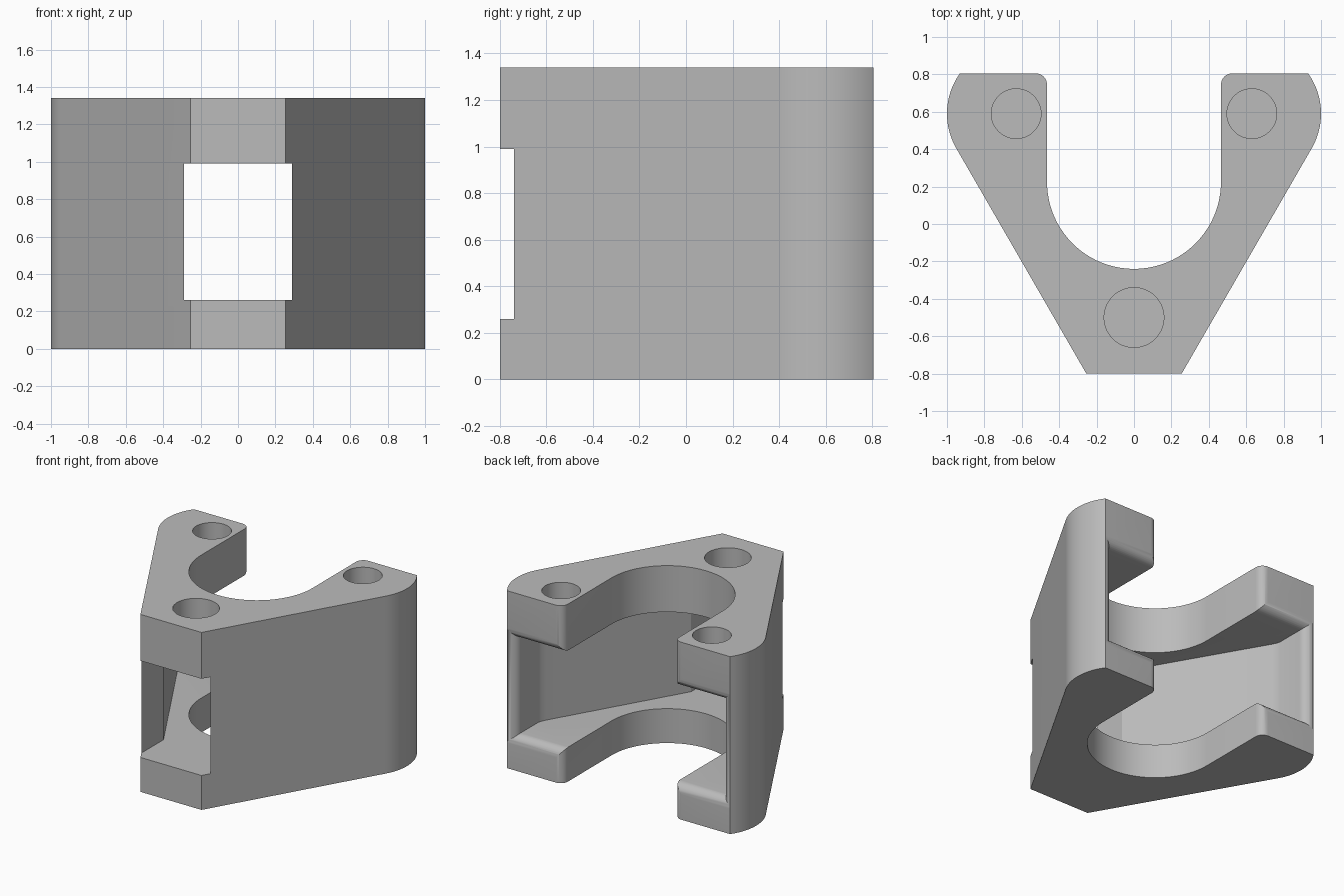
import bpy, bmesh
from math import sin, cos, pi, radians

cube = bpy.data.objects.get("Cube")
if cube:
    bpy.data.objects.remove(cube, do_unlink=True)

HEIGHT, FRONT, BACK = 1.34, -0.8, 0.805
FLOOR, CEILING, FILLET = 0.26, 0.99, 0.07
EAR_X, EAR_Y, EAR_R = 0.63, 0.59, 0.37
SLOT_R, SLOT_Y = 0.465, 0.225


def arc(cx, cy, r, start, end, steps):
    return [(cx + r * cos(radians(start + (end - start) * i / steps)),
             cy + r * sin(radians(start + (end - start) * i / steps)))
            for i in range(steps + 1)]


def mirrored(half):
    """Close a right-hand half outline with its mirror image."""
    return half + [(-x, y) for x, y in reversed(half)]


def prism(name, outline, low, high, axis="Z"):
    """Extrude an outline in the XY plane, or a YZ outline along X."""
    bm = bmesh.new()
    place = (lambda a, b: (a, b, low)) if axis == "Z" else (lambda a, b: (low, a, b))
    face = bm.faces.new([bm.verts.new(place(a, b)) for a, b in outline])
    top = bmesh.ops.extrude_face_region(bm, geom=[face])["geom"]
    d = high - low
    bmesh.ops.translate(bm, vec=(0, 0, d) if axis == "Z" else (d, 0, 0),
                        verts=[v for v in top if isinstance(v, bmesh.types.BMVert)])
    bmesh.ops.recalc_face_normals(bm, faces=bm.faces)
    mesh = bpy.data.meshes.new(name)
    bm.to_mesh(mesh)
    bm.free()
    obj = bpy.data.objects.new(name, mesh)
    bpy.context.collection.objects.link(obj)
    return obj


def boolean(target, tool, operation="DIFFERENCE"):
    bpy.context.view_layer.objects.active = target
    mod = target.modifiers.new("cut", "BOOLEAN")
    mod.object, mod.operation, mod.solver = tool, operation, "EXACT"
    bpy.ops.object.modifier_apply(modifier=mod.name)
    bpy.data.objects.remove(tool, do_unlink=True)


# Horseshoe body: tapered sides, rounded ears, U slot open at the back
half = arc(0, SLOT_Y, SLOT_R, -88, 0, 22)
half += arc(SLOT_R + 0.06, BACK - 0.06, 0.06, 180, 90, 8)
half += arc(EAR_X, EAR_Y, EAR_R, 35.5, -30, 20) + [(0.255, FRONT)]
body = prism("bracket_body", mirrored(half), 0, HEIGHT)

# Cavity plan: front window, parallel walls, flared back opening
half = [(0.29, -1), (0.29, -0.475)]
half += arc(EAR_X, EAR_Y, 0.24, -30, -15, 4)
half += arc(0.927, BACK - FILLET, 0.065, 180, 90, 8) + [(0.927, 1)]
cavity = prism("cavity_cutter", mirrored(half), 0.05, HEIGHT - 0.05)

# Cavity side profile: flat floor and ceiling, rounded over at the back edge
low = arc(BACK - FILLET, FLOOR - FILLET, FILLET, 90, 0, 8)
high = arc(BACK - FILLET, CEILING + FILLET, FILLET, 0, -90, 8)
side = [(-1.1, FLOOR)] + low + [(1.1, FLOOR - FILLET), (1.1, CEILING + FILLET)]
side += high + [(-1.1, CEILING)]
boolean(cavity, prism("side_cutter", side, -1.2, 1.2, "X"), "INTERSECT")
boolean(body, cavity)

# Blind round sockets in the top
for x, y, r in ((0, -0.5, 0.16), (EAR_X, EAR_Y, 0.133), (-EAR_X, EAR_Y, 0.133)):
    boolean(body, prism("socket_cutter", arc(x, y, r, 0, 352.5, 47), HEIGHT - 0.25, HEIGHT + 0.1))

# Plain grey material
grey = bpy.data.materials.new("light_grey")
grey.use_nodes = True
colour = (0.5, 0.5, 0.5, 1)
grey.diffuse_color = colour
grey.node_tree.nodes["Principled BSDF"].inputs["Base Color"].default_value = colour
body.data.materials.clear()
body.data.materials.append(grey)

bpy.ops.object.select_all(action="DESELECT")
body.select_set(True)
bpy.context.view_layer.objects.active = body
bpy.ops.object.shade_smooth_by_angle(angle=radians(30))
